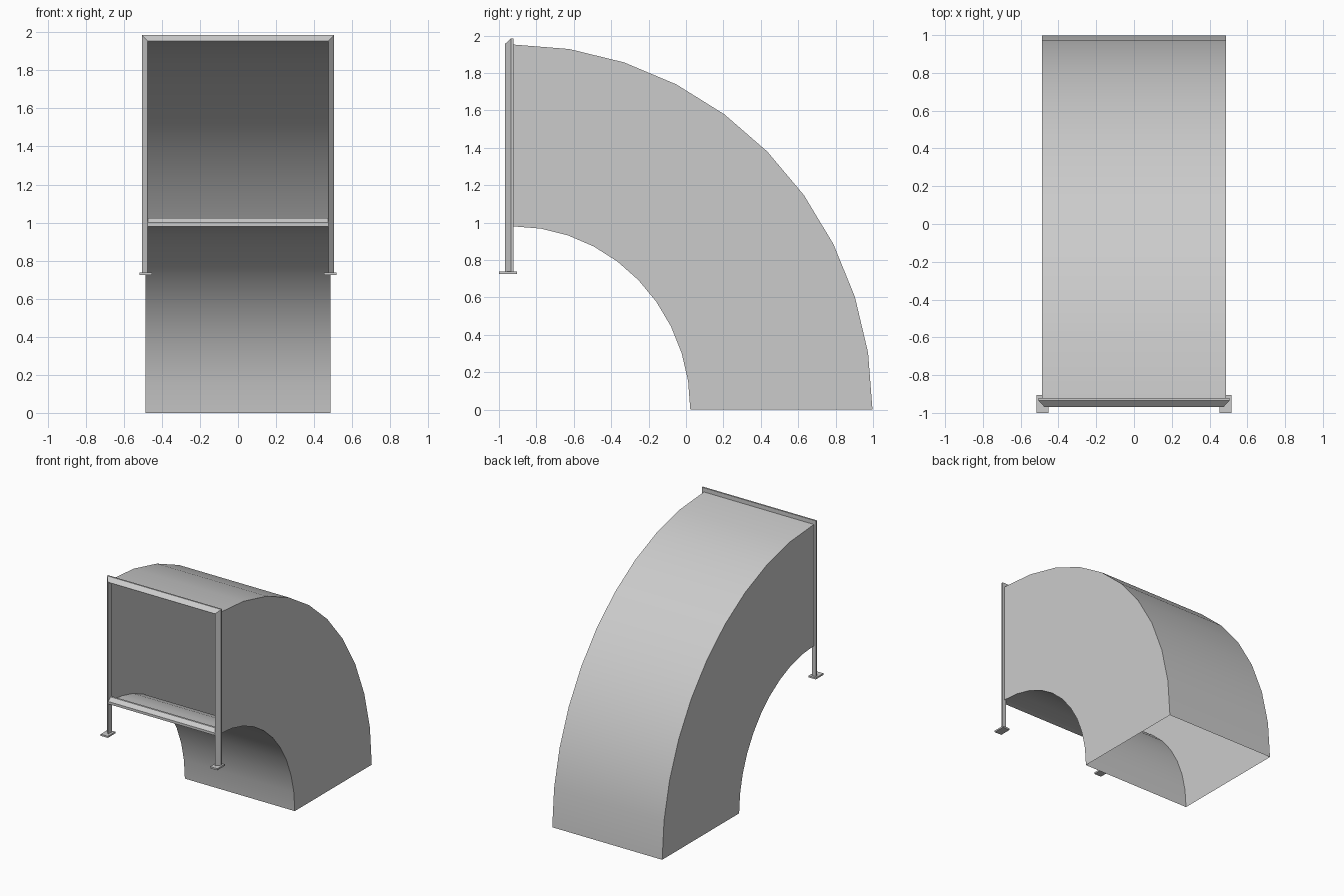
import bpy, math

if "Cube" in bpy.data.objects:
    bpy.data.objects.remove(bpy.data.objects["Cube"])


def make(name, verts, faces):
    mesh = bpy.data.meshes.new(name)
    mesh.from_pydata(verts, [], faces)
    mesh.update()
    obj = bpy.data.objects.new(name, mesh)
    bpy.context.collection.objects.link(obj)
    return obj


def loft(name, sections):
    """Closed solid through equal-sized cross sections."""
    n = len(sections[0])
    verts = [p for s in sections for p in s]
    faces = [(k * n + i, k * n + (i + 1) % n, (k + 1) * n + (i + 1) % n, (k + 1) * n + i)
             for k in range(len(sections) - 1) for i in range(n)]
    faces += [tuple(reversed(range(n))), tuple(range(len(verts) - n, len(verts)))]
    obj = make(name, verts, faces)
    activate(obj)
    bpy.ops.object.mode_set(mode='EDIT')
    bpy.ops.mesh.select_all(action='SELECT')
    bpy.ops.mesh.normals_make_consistent(inside=False)
    bpy.ops.object.mode_set(mode='OBJECT')
    return obj


def activate(obj):
    bpy.ops.object.select_all(action='DESELECT')
    obj.select_set(True)
    bpy.context.view_layer.objects.active = obj


# Quarter-bend duct: thin sheet, open at the front and the bottom
W, STEPS, CY = 0.487, 10, -0.925
verts, faces = [], []
for k in range(STEPS + 1):
    a = math.pi / 2 * k / STEPS
    c, s = math.cos(a), math.sin(a)
    outer = (CY + 1.922 * c, 1.952 * s)
    inner = (CY + 0.948 * c, 0.98 * s)
    verts += [(W, *inner), (W, *outer), (-W, *outer), (-W, *inner)]
for k in range(STEPS):
    for i in range(4):
        j = (i + 1) % 4
        faces.append((4 * k + i, 4 * k + j, 4 * k + 4 + j, 4 * k + 4 + i))
duct = make("curved_duct", verts, faces)
activate(duct)
bpy.ops.object.shade_smooth_by_angle(angle=math.radians(30))

# Mitred frame: two posts joined by the top bar; profile is (outward, y)
profile = [(0, -0.922), (0.033, -0.922), (0.033, -0.935), (0.003, -0.968), (0, -0.968)]
X, TOP, FOOT = 0.472, 1.952, 0.735
loft("frame", [
    [(-X - o, y, FOOT) for o, y in profile],
    [(-X - o, y, TOP + o) for o, y in profile],
    [(X + o, y, TOP + o) for o, y in profile],
    [(X + o, y, FOOT) for o, y in profile],
])

# Lower bar between the posts
bar = [(-0.922, 0.98), (-0.968, 0.98), (-0.968, 1.0), (-0.938, 1.025), (-0.922, 1.025)]
loft("lower_bar", [[(x, y, z) for y, z in bar] for x in (-X, X)])

# Foot plates
for side, name in ((-1, "left_foot"), (1, "right_foot")):
    bpy.ops.mesh.primitive_cube_add(size=1, location=(side * 0.485, -0.952, 0.732))
    foot = bpy.context.object
    foot.name = name
    foot.scale = (0.064, 0.096, 0.013)
